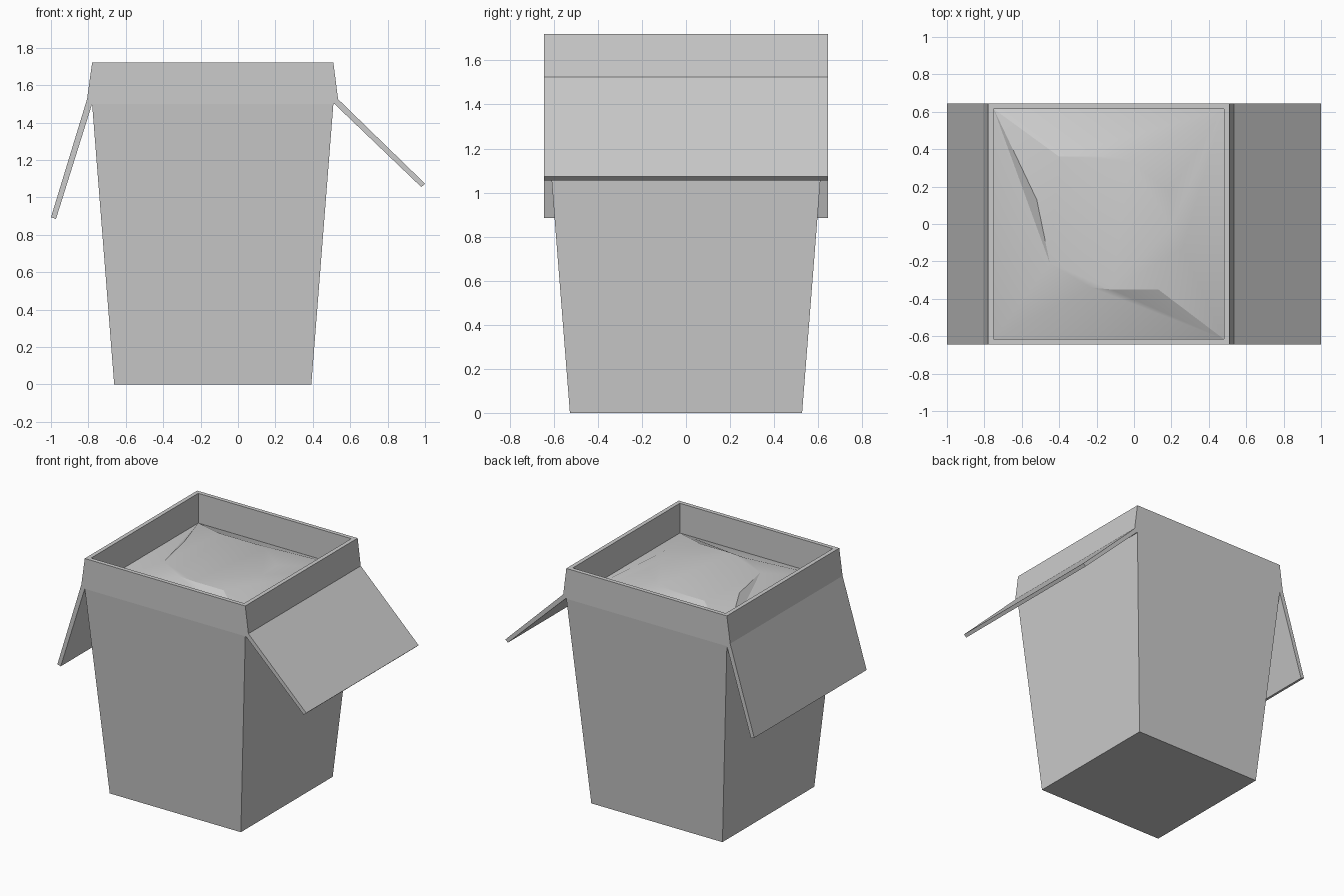
import bpy, bmesh

cube = bpy.data.objects.get("Cube")
if cube:
    bpy.data.objects.remove(cube, do_unlink=True)

card = bpy.data.materials.new("plain_grey")
card.use_nodes = True
card.diffuse_color = (0.6, 0.6, 0.6, 1)
card.node_tree.nodes["Principled BSDF"].inputs["Base Color"].default_value = (0.6, 0.6, 0.6, 1)

CENTRE_X = -0.135
RIM_Z, TOP_Z = 1.5, 1.72
HALF = 0.645          # outer half width of the opening
INNER = 0.615         # inner half width of the opening


def finish(name, bm):
    bmesh.ops.recalc_face_normals(bm, faces=bm.faces)
    mesh = bpy.data.meshes.new(name)
    bm.to_mesh(mesh)
    bm.free()
    mesh.materials.append(card)
    obj = bpy.data.objects.new(name, mesh)
    bpy.context.collection.objects.link(obj)
    return obj


def activate(obj):
    bpy.ops.object.select_all(action='DESELECT')
    obj.select_set(True)
    bpy.context.view_layer.objects.active = obj


def tapered_box(name, low, high, z0, z1):
    bm = bmesh.new()
    bmesh.ops.create_cube(bm, size=2)
    for v in bm.verts:
        half, z = (low, z0) if v.co.z < 0 else (high, z1)
        v.co = (CENTRE_X + v.co.x * half, v.co.y * half, z)
    return finish(name, bm)


# Tapered carton body
tapered_box("box_body", 0.527, HALF, 0, RIM_Z)

# Rim with both folded-down flaps, as one outline extruded from front to back
outline = [(0.515, RIM_Z), (0.98, 1.055), (1.0, 1.073), (0.535, 1.525), (0.51, TOP_Z),
           (-0.78, TOP_Z), (-0.807, 1.525), (-1.0, 0.893), (-0.973, 0.885), (-0.78, RIM_Z)]
bm = bmesh.new()
face = bm.faces.new([bm.verts.new((x, -HALF, z)) for x, z in outline])
moved = bmesh.ops.extrude_face_region(bm, geom=[face])["geom"]
bmesh.ops.translate(bm, vec=(0, 2 * HALF, 0),
                    verts=[g for g in moved if isinstance(g, bmesh.types.BMVert)])
rim = finish("rim_and_flaps", bm)

# Square opening through the rim
cutter = tapered_box("opening_cutter", INNER, INNER, 1.3, 1.9)
cutter.hide_render = True
cut = rim.modifiers.new("opening", 'BOOLEAN')
cut.operation = 'DIFFERENCE'
cut.solver = 'EXACT'
cut.object = cutter
activate(rim)
bpy.ops.object.modifier_apply(modifier=cut.name)
bpy.data.objects.remove(cutter, do_unlink=True)

# Faceted mound filling the box: an uneven flat crown fanned out to the four corners
crown = [(-0.4, 0.36), (-0.13, 0.36), (-0.02, 0.34), (0.19, 0.17), (0.2, -0.01), (0.26, -0.13),
         (0.13, -0.35), (-0.12, -0.35), (-0.23, -0.34), (-0.45, -0.21), (-0.52, 0.13)]
owners = "BBBBBCCCDAA"      # corner that each crown edge fans out to
bm = bmesh.new()
corner = {k: bm.verts.new((CENTRE_X + sx * INNER, sy * INNER, RIM_Z + 0.004))
          for k, sx, sy in (("A", -1, 1), ("B", 1, 1), ("C", 1, -1), ("D", -1, -1))}
top = [bm.verts.new((x, y, 1.62)) for x, y in crown]
bm.faces.new(top[::-1])
for i, key in enumerate(owners):
    bm.faces.new((top[i], top[(i + 1) % len(top)], corner[key]))
    if owners[i - 1] != key:
        bm.faces.new((corner[owners[i - 1]], top[i], corner[key]))
mound = finish("filling_mound", bm)
if mound.data.polygons[0].normal.z < 0:
    mound.data.flip_normals()
activate(mound)
bpy.ops.object.shade_smooth_by_angle(angle=0.33)
